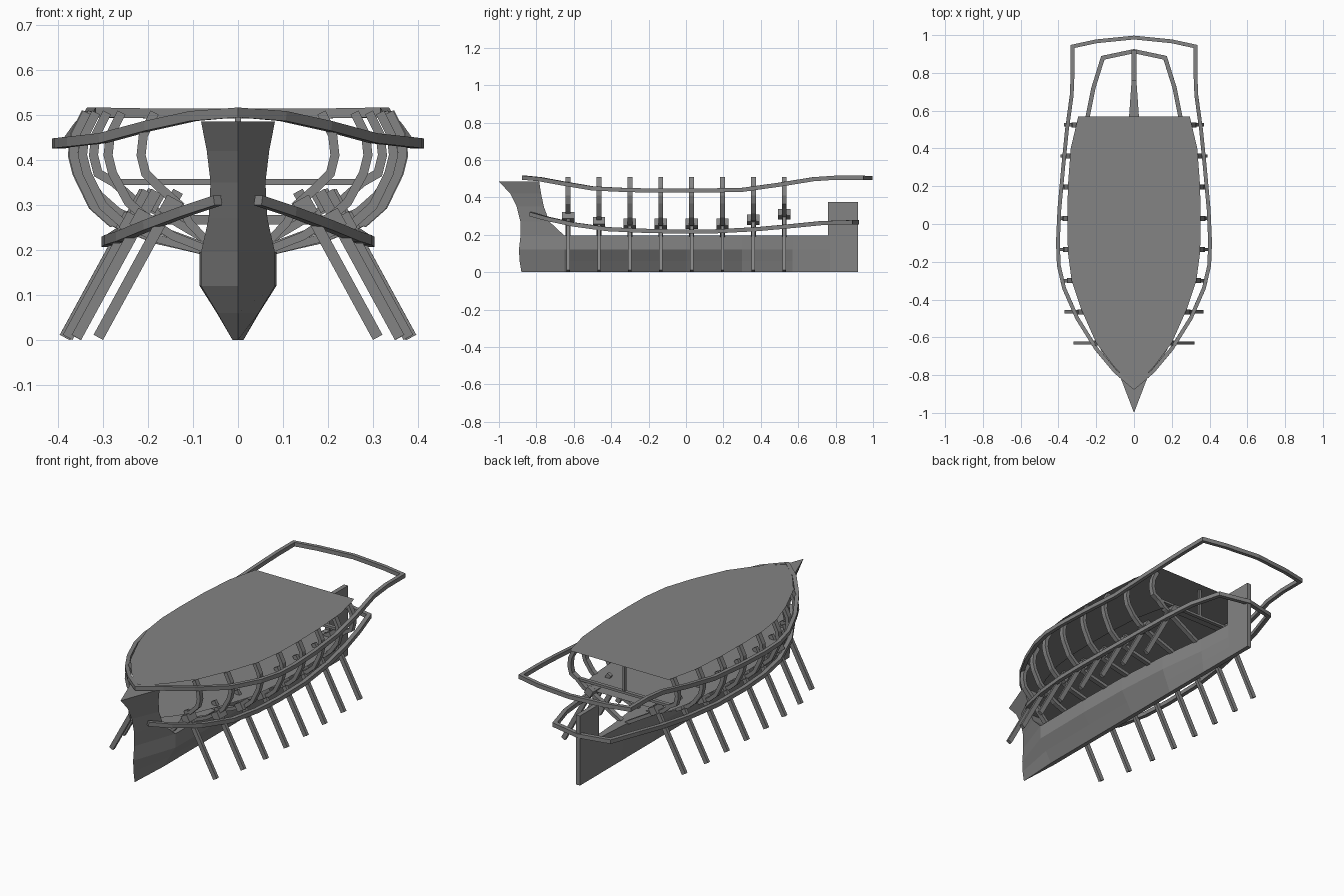
import bpy, bmesh
from mathutils import Vector

cube = bpy.data.objects.get("Cube")
if cube:
    bpy.data.objects.remove(cube, do_unlink=True)

grey = bpy.data.materials.new("weathered_grey")
grey.use_nodes = True
colour = (0.23, 0.23, 0.23, 1)
grey.diffuse_color = colour
grey.node_tree.nodes["Principled BSDF"].inputs["Base Color"].default_value = colour


def finish(name, bm):
    bmesh.ops.recalc_face_normals(bm, faces=bm.faces)
    mesh = bpy.data.meshes.new(name)
    bm.to_mesh(mesh)
    bm.free()
    mesh.materials.append(grey)
    obj = bpy.data.objects.new(name, mesh)
    bpy.context.collection.objects.link(obj)
    return obj


def loft(name, rings, closed=False):
    """Skin a row of equal-length rings, capping the ends when open."""
    bm = bmesh.new()
    rows = [[bm.verts.new(p) for p in ring] for ring in rings]
    n = len(rows[0])
    for a, b in zip(rows, rows[1:] + rows[:1] if closed else rows[1:]):
        for i in range(n):
            j = (i + 1) % n
            bm.faces.new((a[i], a[j], b[j], b[i]))
    if not closed:
        bm.faces.new(rows[0])
        bm.faces.new(rows[-1])
    return finish(name, bm)


def beam(name, points, ref, thick, wide, closed=False):
    """Mitred rectangular timber along a path; wide runs along ref."""
    pts = [Vector(p) for p in points]
    ref = Vector(ref)
    rings = []
    for i, p in enumerate(pts):
        before = pts[i - 1] if i or closed else None
        after = pts[(i + 1) % len(pts)] if closed or i + 1 < len(pts) else None
        d1 = (p - before).normalized() if before is not None else (after - p).normalized()
        d2 = (after - p).normalized() if after is not None else d1
        t = (d1 + d2).normalized()
        side = t.cross(ref).normalized()
        up = side.cross(t).normalized()
        s = side * (thick / 2 / max(t.dot(d1), 0.5))
        u = up * (wide / 2)
        rings.append([p + s + u, p - s + u, p - s - u, p + s - u])
    return loft(name, rings, closed)


def outline(half):
    """Mirror a port-side outline into a full loop."""
    return half + [(-x, *r) for x, *r in reversed(half) if x > 0]


def curve_at(table, y):
    for (y0, v0), (y1, v1) in zip(table, table[1:]):
        if y0 <= y <= y1:
            return v0 + (v1 - v0) * (y - y0) / (y1 - y0)
    return table[0][1] if y < table[0][0] else table[-1][1]


UP, ALONG = (0, 0, 1), (0, 1, 0)

# Keel: stacked plan outlines, narrow at the foot
keel_plan = [(-0.65, 0.082), (-0.3, 0.085), (0, 0.08), (0.3, 0.06),
             (0.57, 0.026), (0.77, 0.012), (0.92, 0.012)]
layers = []
for z, front, spread in [(0, -0.88, 0), (0.06, -0.89, 0.48), (0.12, -0.893, 1), (0.195, -0.885, 1)]:
    half = [(0, front, z)] + [(0.012 + (w - 0.012) * spread, y, z) for y, w in keel_plan]
    layers.append(outline(half))
loft("keel", layers)

# Stem: wedge raking forward to the prow
stem = [(0.195, -0.885, -0.65), (0.27, -0.885, -0.73), (0.35, -0.905, -0.76),
        (0.42, -0.94, -0.775), (0.485, -1, -0.785)]
loft("stem", [outline([(0, f, z), (min(0.082, 0.42 * (b - f)), b, z)]) for z, f, b in stem])

# Sternpost
beam("sternpost", [(0, 0.84, 0.19), (0, 0.84, 0.375)], ALONG, 0.024, 0.16)

# Decks
deck_plan = [(-0.87, 0), (-0.75, 0.11), (-0.63, 0.2), (-0.45, 0.28), (-0.3, 0.33),
             (-0.15, 0.35), (0, 0.353), (0.2, 0.35), (0.4, 0.335), (0.57, 0.295)]


def deck(name, z, half):
    bm = bmesh.new()
    bm.faces.new([bm.verts.new((x, y, z)) for x, y in outline(half)])
    finish(name, bm)


deck("upper_deck", 0.512, [(w, y) for y, w in deck_plan])
deck("lower_deck", 0.31, [(w * 0.86, y * 0.93) for y, w in deck_plan])

# Upper rail: closed hoop carried past the stern
upper = [(0, -0.865, 0.505), (0.1, -0.78, 0.497), (0.2, -0.66, 0.475), (0.3, -0.5, 0.448),
         (0.37, -0.34, 0.44), (0.398, -0.22, 0.437), (0.403, -0.1, 0.436), (0.395, 0.08, 0.436),
         (0.375, 0.3, 0.44), (0.355, 0.5, 0.468), (0.33, 0.68, 0.497), (0.325, 0.8, 0.505),
         (0.325, 0.94, 0.505), (0.2, 0.967, 0.503), (0, 0.987, 0.503)]
upper_loop = upper + [(-x, y, z) for x, y, z in reversed(upper[1:-1])]
beam("upper_rail", upper_loop, UP, 0.02, 0.022, closed=True)

# Lower rail: open at the bow
lower = [(0.045, -0.83, 0.31), (0.12, -0.74, 0.285), (0.2, -0.6, 0.255), (0.26, -0.42, 0.23),
         (0.285, -0.25, 0.222), (0.292, -0.08, 0.218), (0.288, 0.15, 0.218), (0.27, 0.38, 0.23),
         (0.245, 0.57, 0.247), (0.215, 0.72, 0.262), (0.165, 0.88, 0.267), (0, 0.915, 0.267)]
beam("lower_rail", lower + [(-x, y, z) for x, y, z in reversed(lower[:-1])], UP, 0.022, 0.022)

# Frames, floors, oars and oar blocks at eight stations
oar_reach = [(-0.63, 0.31), (-0.46, 0.36), (-0.3, 0.378), (-0.13, 0.385),
             (0.03, 0.385), (0.36, 0.378), (0.525, 0.36)]
block_height = [(-0.63, 0.295), (-0.46, 0.265), (-0.3, 0.258), (0.2, 0.258),
                (0.36, 0.28), (0.525, 0.31)]
for k in range(8):
    y = -0.63 + 0.165 * k
    w = curve_at(deck_plan, y) + 0.015
    bz = curve_at(block_height, y)
    foot = curve_at(oar_reach, y)
    for side, sx in (("left", 1), ("right", -1)):
        tag = f"{side}_{k + 1}"
        rib = [(w - 0.09, bz), (w - 0.045, bz + 0.04), (w - 0.01, 0.37),
               (w, 0.41), (w - 0.005, 0.455), (w - 0.03, 0.505)]
        beam("rib_" + tag, [(sx * x, y, z) for x, z in rib], ALONG, 0.02, 0.026)
        keel_w = curve_at(keel_plan, y)
        floor = [(keel_w * 0.5, 0.19), (w * 0.5, bz - 0.035), (w - 0.085, bz + 0.005)]
        beam("floor_" + tag, [(sx * x, y, z) for x, z in floor], ALONG, 0.018, 0.026)
        beam("oar_" + tag, [(sx * foot, y, 0.006), (sx * (foot - 0.177), y, 0.33)],
             ALONG, 0.024, 0.018)
        bx = foot - 0.545 * bz
        beam("oar_block_" + tag, [(sx * (bx + 0.01), y, bz - 0.018), (sx * (bx - 0.01), y, bz + 0.018)],
             ALONG, 0.04, 0.066)

# Stern crossbeam and pillar
beam("crossbeam", [(-0.28, 0.525, 0.351), (0.28, 0.525, 0.351)], UP, 0.02, 0.013)
beam("pillar", [(0, 0.525, 0.35), (0, 0.525, 0.51)], ALONG, 0.014, 0.014)
